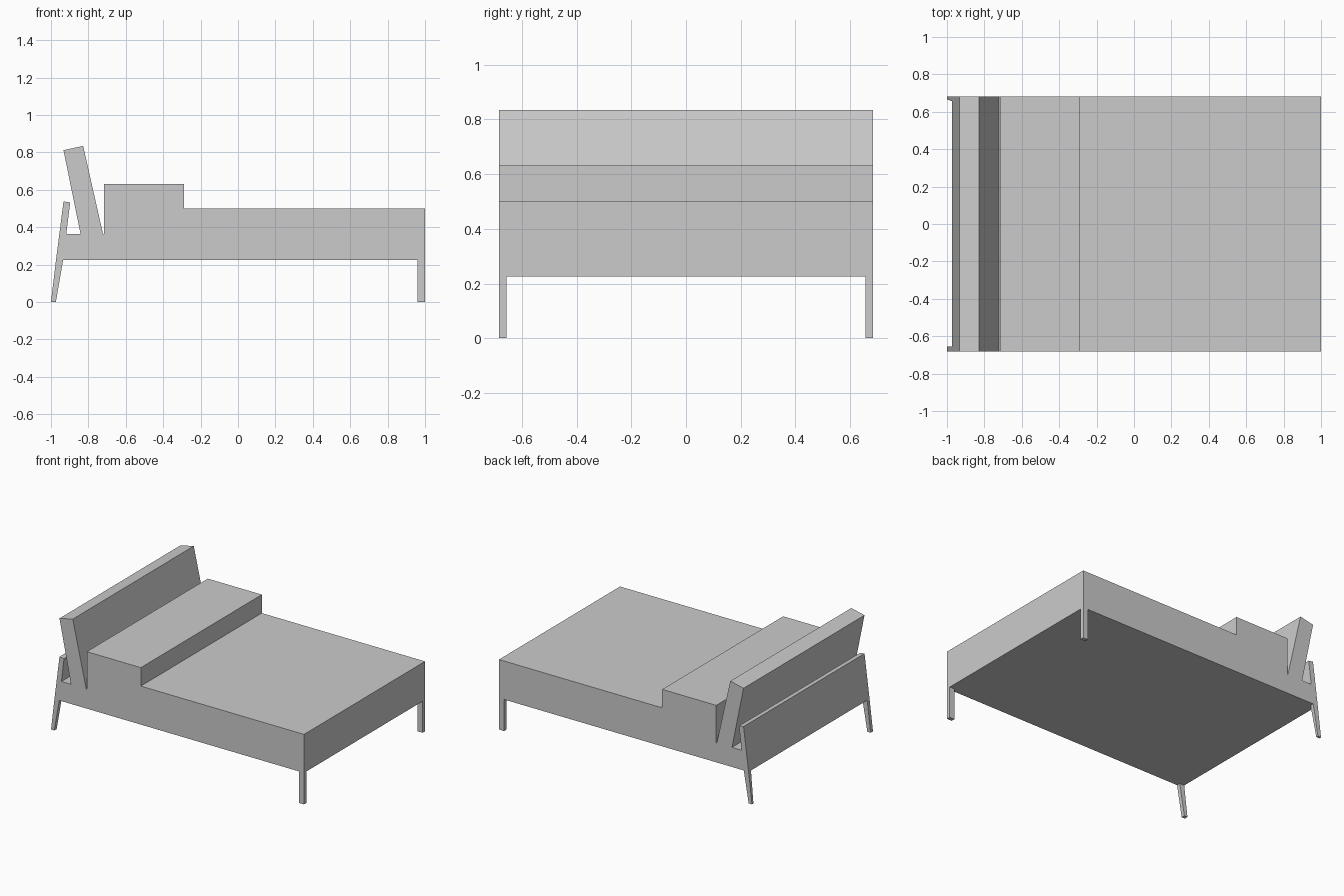
import bpy, bmesh

cube = bpy.data.objects.get("Cube")
if cube:
    bpy.data.objects.remove(cube, do_unlink=True)

HALF_WIDTH = 0.683
UNDERSIDE = 0.225

grey = bpy.data.materials.new("plain grey")
grey.use_nodes = True
grey.diffuse_color = (0.6, 0.6, 0.6, 1)
grey.node_tree.nodes["Principled BSDF"].inputs["Base Color"].default_value = grey.diffuse_color


def finish(name, bm):
    bmesh.ops.recalc_face_normals(bm, faces=bm.faces)
    mesh = bpy.data.meshes.new(name)
    bm.to_mesh(mesh)
    bm.free()
    mesh.materials.append(grey)
    obj = bpy.data.objects.new(name, mesh)
    bpy.context.collection.objects.link(obj)
    return obj


def extrude_profile(name, points):
    """Extrude an x-z outline across the full width."""
    bm = bmesh.new()
    face = bm.faces.new([bm.verts.new((x, -HALF_WIDTH, z)) for x, z in points])
    result = bmesh.ops.extrude_face_region(bm, geom=[face], use_keep_orig=True)
    moved = [v for v in result["geom"] if isinstance(v, bmesh.types.BMVert)]
    bmesh.ops.translate(bm, vec=(0, 2 * HALF_WIDTH, 0), verts=moved)
    return finish(name, bm)


def leg(name, side, foot, top, foot_depth, top_depth=0.027):
    """Four-sided leg, open where it joins the body."""
    bm = bmesh.new()
    rings = []
    for (x0, x1), depth, z in ((foot, foot_depth, 0), (top, top_depth, UNDERSIDE)):
        outer, inner = side * HALF_WIDTH, side * (HALF_WIDTH - depth)
        rings.append([bm.verts.new((x, y, z)) for x, y in
                      ((x0, outer), (x1, outer), (x1, inner), (x0, inner))])
    low, high = rings
    bm.faces.new(low)
    for i in range(4):
        j = (i + 1) % 4
        bm.faces.new((low[i], low[j], high[j], high[i]))
    return finish(name, bm)


# Bed body: base, stepped mattress and pillow, leaning headboard, rear rail
extrude_profile("bed_body", [
    (-0.973, UNDERSIDE), (1, UNDERSIDE), (1, 0.5),             # base and foot end
    (-0.29, 0.5), (-0.29, 0.632), (-0.717, 0.632),             # pillow step
    (-0.717, 0.365), (-0.722, 0.365),                          # narrow gap
    (-0.828, 0.835), (-0.933, 0.812), (-0.842, 0.365),         # headboard
    (-0.918, 0.365), (-0.897, 0.533), (-0.933, 0.538),         # rear rail
])

# Straight legs at the foot end, splayed legs at the head end
for label, side in (("front", -1), ("back", 1)):
    leg(f"foot_end_leg_{label}", side, (0.96, 1), (0.96, 1), 0.027)
    leg(f"head_end_leg_{label}", side, (-1, -0.974), (-0.973, -0.935),
        0.027 if side < 0 else 0.016)
